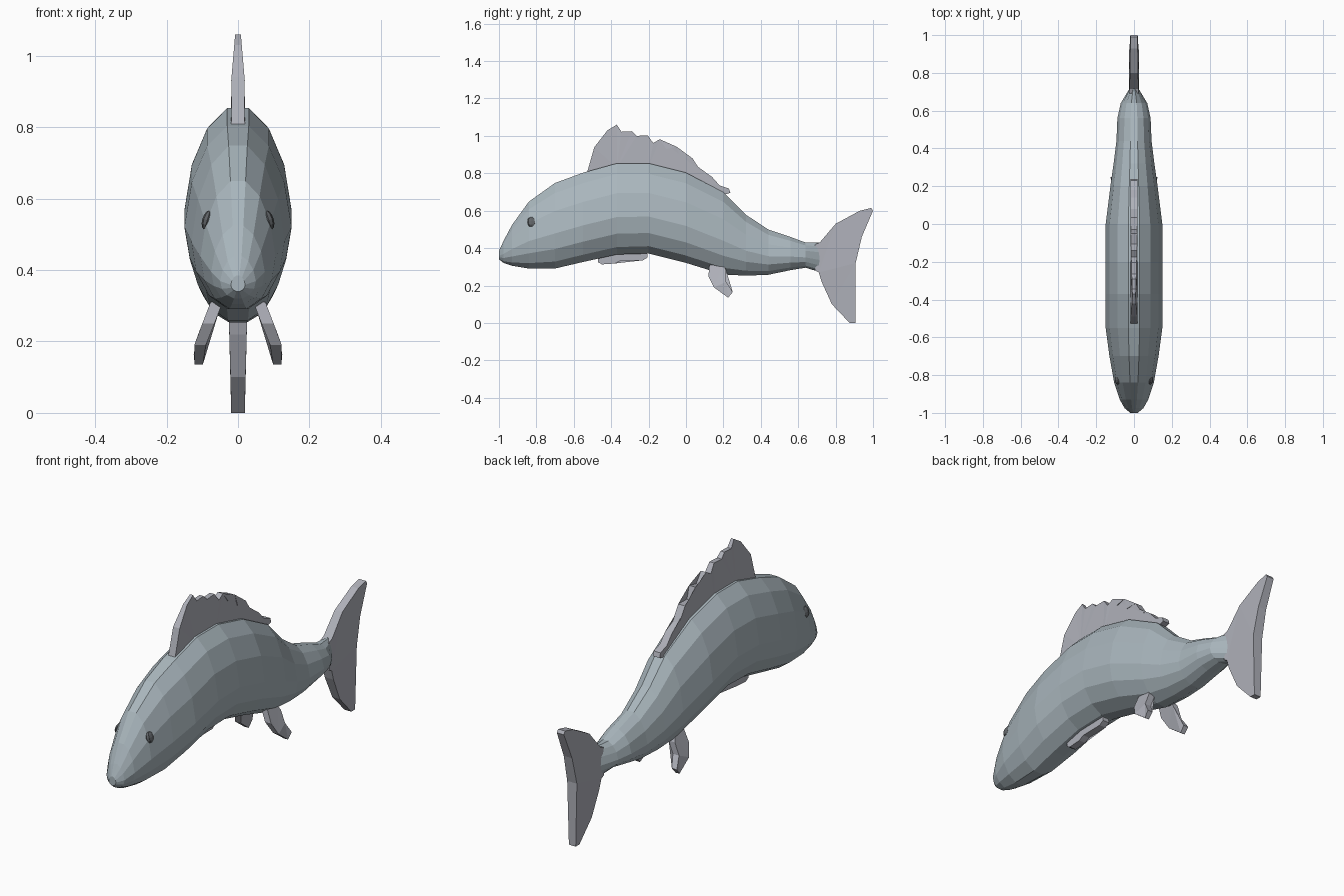
import bpy, bmesh
from math import sin, cos, pi

if "Cube" in bpy.data.objects:
    bpy.data.objects.remove(bpy.data.objects["Cube"])


def material(name, rgb):
    m = bpy.data.materials.new(name)
    m.diffuse_color = (*rgb, 1)
    m.use_nodes = True
    m.node_tree.nodes["Principled BSDF"].inputs["Base Color"].default_value = m.diffuse_color
    return m


SKIN = material("skin", (0.40, 0.47, 0.51))
FIN = material("fin", (0.43, 0.44, 0.49))
EYE = material("eye", (0.12, 0.13, 0.14))


def finish(bm, name, mat):
    bmesh.ops.recalc_face_normals(bm, faces=bm.faces)
    mesh = bpy.data.meshes.new(name)
    bm.to_mesh(mesh)
    bm.free()
    mesh.materials.append(mat)
    ob = bpy.data.objects.new(name, mesh)
    bpy.context.collection.objects.link(ob)
    return ob


def fin(name, outline, center, half):
    """Slab from a (y, z) outline; center(z) and half(y, z) give its x position and half thickness."""
    bm = bmesh.new()
    left, right = [[bm.verts.new((center(z) + s * half(y, z), y, z)) for y, z in outline]
                   for s in (-1, 1)]
    caps = [bm.faces.new(left), bm.faces.new(right[::-1])]
    n = len(outline)
    for i in range(n):
        j = (i + 1) % n
        bm.faces.new((left[i], right[i], right[j], left[j]))
    bmesh.ops.triangulate(bm, faces=caps)
    return finish(bm, name, FIN)


# Body: lofted rings, each (y, belly z, back z, half width)
SECTIONS = [
    (-1.0, .34, .385, .02), (-.975, .32, .44, .05), (-.93, .305, .525, .075),
    (-.84, .29, .65, .105), (-.70, .29, .75, .13), (-.55, .325, .805, .15),
    (-.37, .365, .855, .15), (-.2, .37, .855, .15), (0, .32, .805, .15),
    (.2, .258, .70, .125), (.32, .252, .58, .108), (.44, .257, .50, .093),
    (.56, .282, .46, .088), (.64, .295, .43, .07), (.72, .27, .43, .022)]
SIDES = 14
bm = bmesh.new()
rings = []
for y, low, high, w in SECTIONS:
    mid = low + 0.41 * (high - low)
    ring = []
    for k in range(SIDES):
        a = 2 * pi * k / SIDES
        c, s = cos(a), sin(a)
        z = mid + s * ((high - mid) if s > 0 else (mid - low)) * 1.02
        x = w * c * (1 - 0.1 * max(s, 0))
        ring.append(bm.verts.new((x, y, z)))
    rings.append(ring)
for a, b in zip(rings, rings[1:]):
    for k in range(SIDES):
        j = (k + 1) % SIDES
        bm.faces.new((a[k], a[j], b[j], b[k]))
bm.faces.new(rings[0])
bm.faces.new(rings[-1])
finish(bm, "body", SKIN)

# Scalloped fin along the back
fin("dorsal_fin",
    [(-.53, .80), (-.49, .94), (-.42, 1.03), (-.37, 1.06), (-.345, 1.022),
     (-.29, 1.025), (-.265, 1.0), (-.205, 1.003), (-.175, .962), (-.14, .982),
     (-.105, .93), (-.05, .942), (-.03, .88), (.035, .88), (.08, .81),
     (.14, .78), (.18, .735), (.23, .718), (.237, .695), (.18, .68),
     (0, .78), (-.2, .83), (-.37, .83)],
    lambda z: 0, lambda y, z: .019 - .011 * max(0, (z - .93) / .13))

# Uneven forked tail
fin("tail_fin",
    [(.69, .28), (.69, .42), (.715, .43), (.80, .53), (.93, .60), (.99, .615),
     (1.0, .60), (.94, .46), (.907, .32), (.905, 0), (.875, 0), (.78, .10),
     (.725, .22), (.71, .27)],
    lambda z: 0, lambda y, z: .027 - .008 * min(1, abs(z - .32) / .3))

# Small fin under the belly
fin("belly_fin",
    [(-.47, .39), (-.47, .325), (-.45, .313), (-.38, .318), (-.35, .333),
     (-.23, .335), (-.205, .35), (-.21, .39)],
    lambda z: 0, lambda y, z: .018)

# Paired rear fins, splayed outward, and eyes
for side, label in ((-1, "left"), (1, "right")):
    fin(label + "_pelvic_fin",
        [(.125, .31), (.12, .25), (.15, .19), (.225, .135), (.25, .165),
         (.215, .22), (.215, .28), (.20, .31)],
        lambda z: side * (.06 + .05 * min(1, (.31 - z) / .13)),
        lambda y, z: .017 - .006 * max(0, (.2 - z) / .07))
    bm = bmesh.new()
    bmesh.ops.create_uvsphere(bm, u_segments=8, v_segments=6, radius=.026)
    eye = finish(bm, label + "_eye", EYE)
    eye.location = (side * .086, -.825, .54)
    eye.scale = (.55, 1, 1.08)
    eye.rotation_euler = (0, -side * .3, 0)
